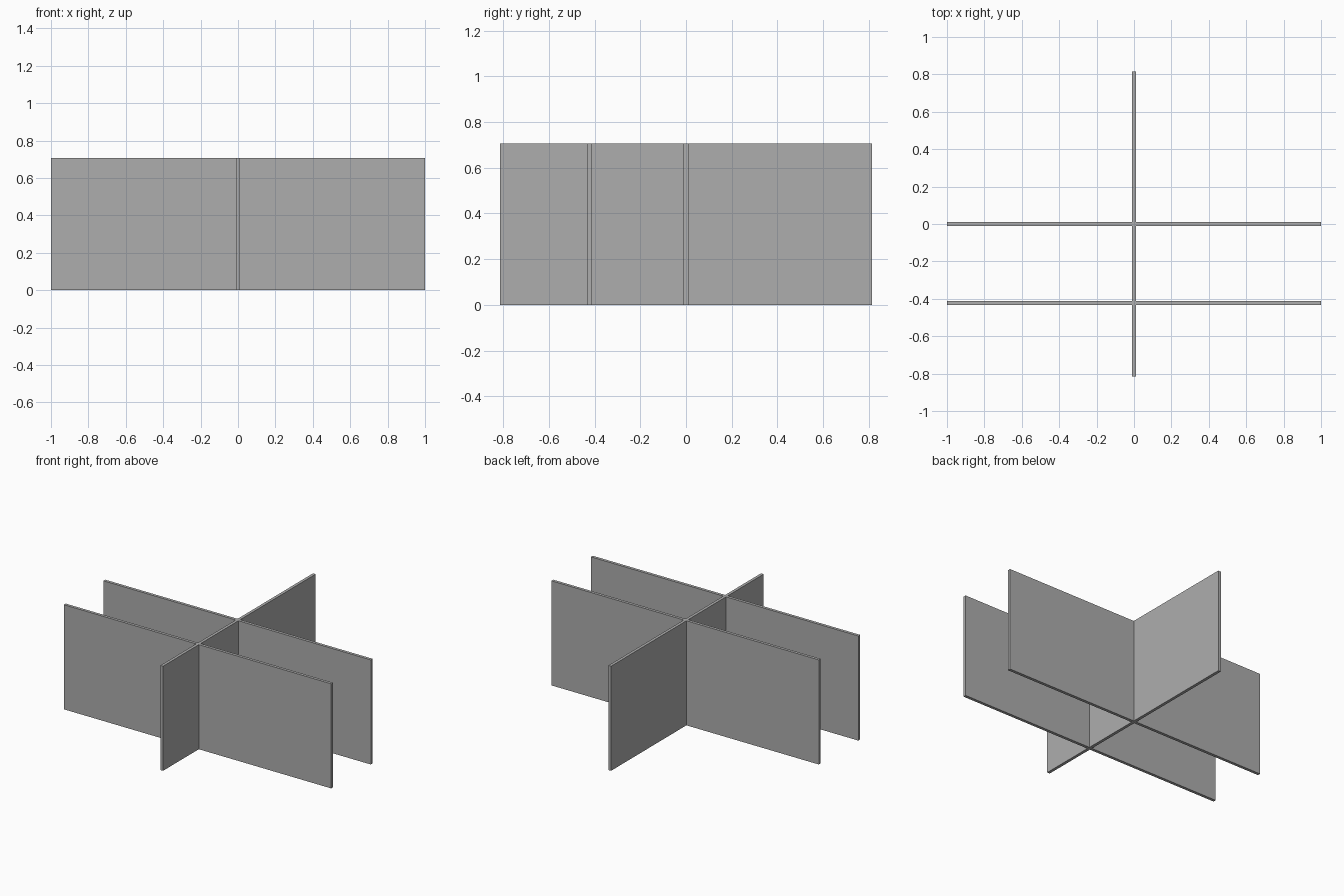
import bpy
import bmesh
from mathutils import Matrix
from math import pi

cube = bpy.data.objects.get("Cube")
if cube:
    bpy.data.objects.remove(cube)

HEIGHT = 0.707
THICK = 0.02
SLOT = THICK / 2
HALF_WIDTH = 1.0
HALF_DEPTH = 0.815
CROSS_Y = {"front_cross_panel": -0.423, "middle_cross_panel": 0.0}

grey = bpy.data.materials.new("panel_grey")
grey.use_nodes = True
color = (0.42, 0.42, 0.42, 1)
grey.diffuse_color = color
grey.node_tree.nodes["Principled BSDF"].inputs["Base Color"].default_value = color


def slotted_panel(name, half_length, slots, slot_edge, matrix):
    """Upright panel along local x, with half-height slots open at slot_edge."""
    far_edge = HEIGHT - slot_edge
    profile = [(half_length, far_edge), (-half_length, far_edge), (-half_length, slot_edge)]
    for s in sorted(slots):
        profile += [(s - SLOT, slot_edge), (s - SLOT, HEIGHT / 2),
                    (s + SLOT, HEIGHT / 2), (s + SLOT, slot_edge)]
    profile.append((half_length, slot_edge))

    bm = bmesh.new()
    face = bm.faces.new([bm.verts.new((x, -THICK / 2, z)) for x, z in profile])
    result = bmesh.ops.extrude_face_region(bm, geom=[face], use_keep_orig=True)
    moved = [v for v in result["geom"] if isinstance(v, bmesh.types.BMVert)]
    bmesh.ops.translate(bm, verts=moved, vec=(0, THICK, 0))
    bmesh.ops.recalc_face_normals(bm, faces=bm.faces)
    bm.transform(matrix)
    mesh = bpy.data.meshes.new(name)
    bm.to_mesh(mesh)
    bm.free()
    mesh.materials.append(grey)
    obj = bpy.data.objects.new(name, mesh)
    bpy.context.collection.objects.link(obj)


# Cross panels, slotted from the top
for name, y in CROSS_Y.items():
    slotted_panel(name, HALF_WIDTH, [0], HEIGHT, Matrix.Translation((0, y, 0)))

# Long divider running front to back, slotted from the bottom
slotted_panel("long_divider", HALF_DEPTH, CROSS_Y.values(), 0, Matrix.Rotation(pi / 2, 4, "Z"))
